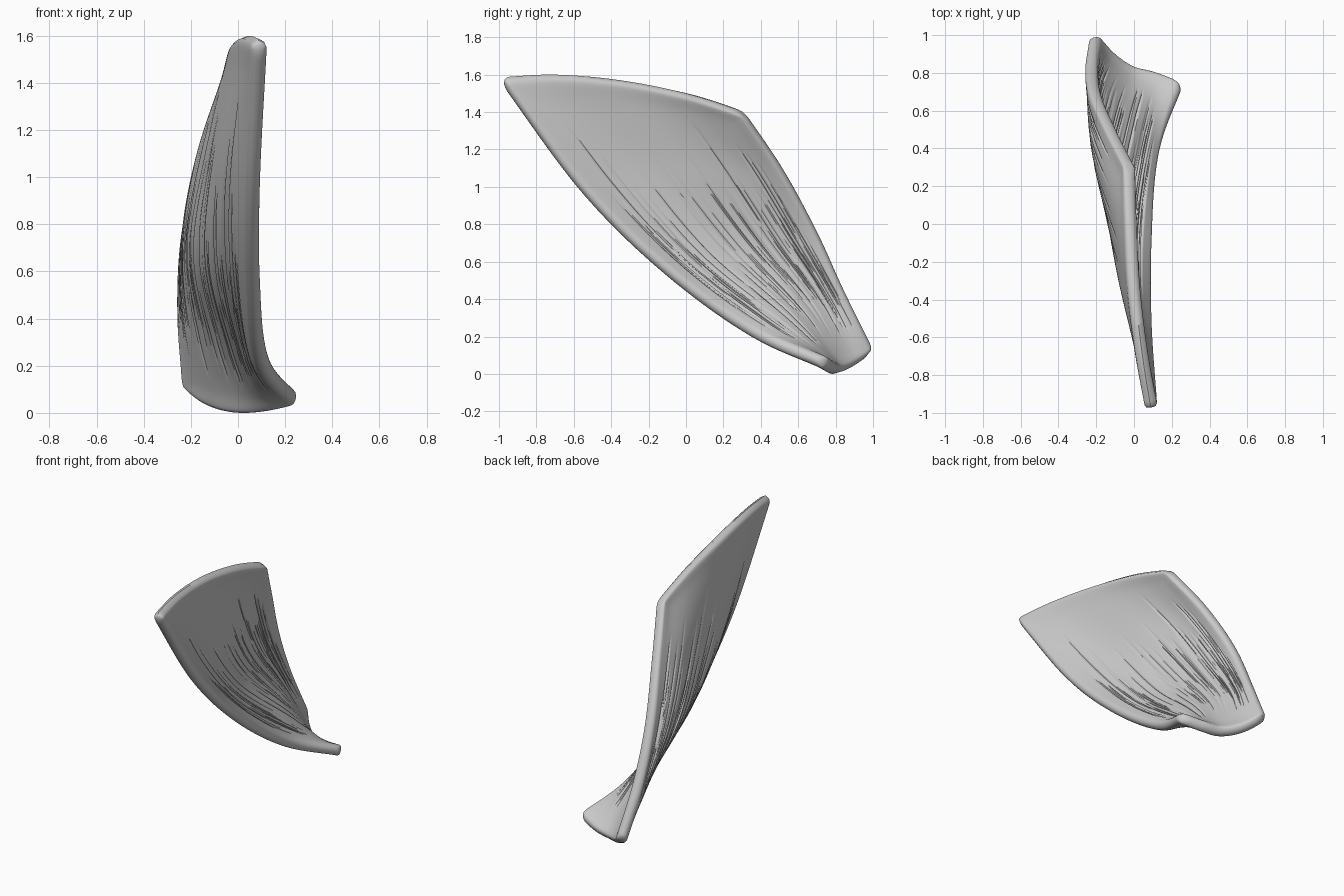
import bpy, bmesh, math, random
from mathutils import Vector

if "Cube" in bpy.data.objects:
    bpy.data.objects.remove(bpy.data.objects["Cube"])

random.seed(4)
NU, NV = 70, 180

# Five cross-sections from base to tip, each running front edge -> back edge
SECTIONS = [
    [(.265, .75, .06), (.11, .795, .02), (-.01, .82, .01), (-.12, .89, .04), (-.225, 1.0, .115)],
    [(.115, .34, .215), (.02, .50, .27), (-.10, .62, .32), (-.195, .73, .38), (-.23, .85, .43)],
    [(.08, -.12, .55), (-.06, .07, .62), (-.165, .30, .68), (-.21, .50, .73), (-.205, .70, .76)],
    [(.075, -.56, .98), (-.05, -.29, 1.04), (-.105, 0, 1.08), (-.145, .27, 1.10), (-.125, .52, 1.09)],
    [(.095, -1.01, 1.585), (.045, -.70, 1.60), (.005, -.35, 1.57), (-.01, 0, 1.50), (-.02, .31, 1.40)],
]


def spline(pts, t):
    """Catmull-Rom through evenly spaced points, t in 0..1."""
    n = len(pts) - 1
    i = min(int(t * n), n - 1)
    f = t * n - i
    b, c = pts[i], pts[i + 1]
    a = pts[i - 1] if i else 2 * b - c
    d = pts[i + 2] if i + 2 <= n else 2 * c - b
    return .5 * (2 * b + (c - a) * f + (2 * a - 5 * b + 4 * c - d) * f * f
                 + (3 * b - a - 3 * c + d) * f ** 3)


rows = [[Vector(p) for p in s] for s in SECTIONS]


def surface(u, v):
    """Sheet position, with the four corners of the outline rounded."""
    cu, cv = .035, .12 - .065 * u
    a, b = min(u, 1 - u) / cu, min(v, 1 - v) / cv
    if a < 1 and b < 1:
        x, y = 1 - a, 1 - b
        x, y = x * math.sqrt(1 - y * y / 2), y * math.sqrt(1 - x * x / 2)
        a, b = (1 - x) * cu, (1 - y) * cv
        u = a if u < .5 else 1 - a
        v = b if v < .5 else 1 - b
    return spline([spline(r, v) for r in rows], u)


def ease(k, n):
    """Samples packed toward both ends so the rim rounds cleanly."""
    s = k / n
    return .4 * s + .6 * (.5 - .5 * math.cos(math.pi * s))


def make_grooves(count):
    out = []
    for _ in range(count):
        start = random.uniform(.1, .42)
        out.append((random.uniform(.1, .93), start, start + random.uniform(.25, .5),
                    random.uniform(.005, .012)))
    return out


def groove_depth(grooves, u, v):
    d = 0
    for gv, a, b, depth in grooves:
        if a < u < b and abs(v - gv) < .015:
            d = max(d, depth * math.sin(math.pi * (u - a) / (b - a)) ** .6
                    * math.exp(-((v - gv) / .0045) ** 2))
    return d


def half_thickness(dist):
    """Round rim blending into the sheet inside it."""
    r = .034
    if dist < r:
        return r * math.sqrt(max(0, 1 - (1 - dist / r) ** 2))
    return .029 + .005 * math.exp(-((dist - r) / .06) ** 2)


us = [ease(i, NU) for i in range(NU + 1)]
vs = [ease(j, NV) for j in range(NV + 1)]
mid = [[surface(u, v) for v in vs] for u in us]

# Cupped, ribbed shell: two skins sharing one rim
bm = bmesh.new()
skins = []
for side in (1, -1):
    grooves = make_grooves(75)
    grid = []
    for i, u in enumerate(us):
        width = (mid[i][NV] - mid[i][0]).length
        line = []
        for j, v in enumerate(vs):
            if i in (0, NU) or j in (0, NV):
                line.append(bm.verts.new(mid[i][j]) if side == 1 else skins[0][i][j])
                continue
            du = mid[i + 1][j] - mid[i - 1][j]
            dv = mid[i][j + 1] - mid[i][j - 1]
            dist = min(min(v, 1 - v) * width, min(u, 1 - u) * 1.95)
            t = half_thickness(dist) - groove_depth(grooves, u, v)
            line.append(bm.verts.new(mid[i][j] + du.cross(dv).normalized() * t * side))
        grid.append(line)
    skins.append(grid)
    for i in range(NU):
        for j in range(NV):
            q = [grid[i][j], grid[i + 1][j], grid[i + 1][j + 1], grid[i][j + 1]]
            if not bm.faces.get(q):
                bm.faces.new(q if side == 1 else q[::-1])
bmesh.ops.recalc_face_normals(bm, faces=bm.faces)

# Rest the shell on the floor
low = min(v.co.z for v in bm.verts)
bmesh.ops.translate(bm, verts=bm.verts, vec=(0, 0, -low))

mesh = bpy.data.meshes.new("ribbed_shell")
bm.to_mesh(mesh)
bm.free()
shell = bpy.data.objects.new("ribbed_shell", mesh)
bpy.context.collection.objects.link(shell)
bpy.context.view_layer.objects.active = shell
shell.select_set(True)
bpy.ops.object.shade_smooth_by_angle(angle=math.radians(50))
